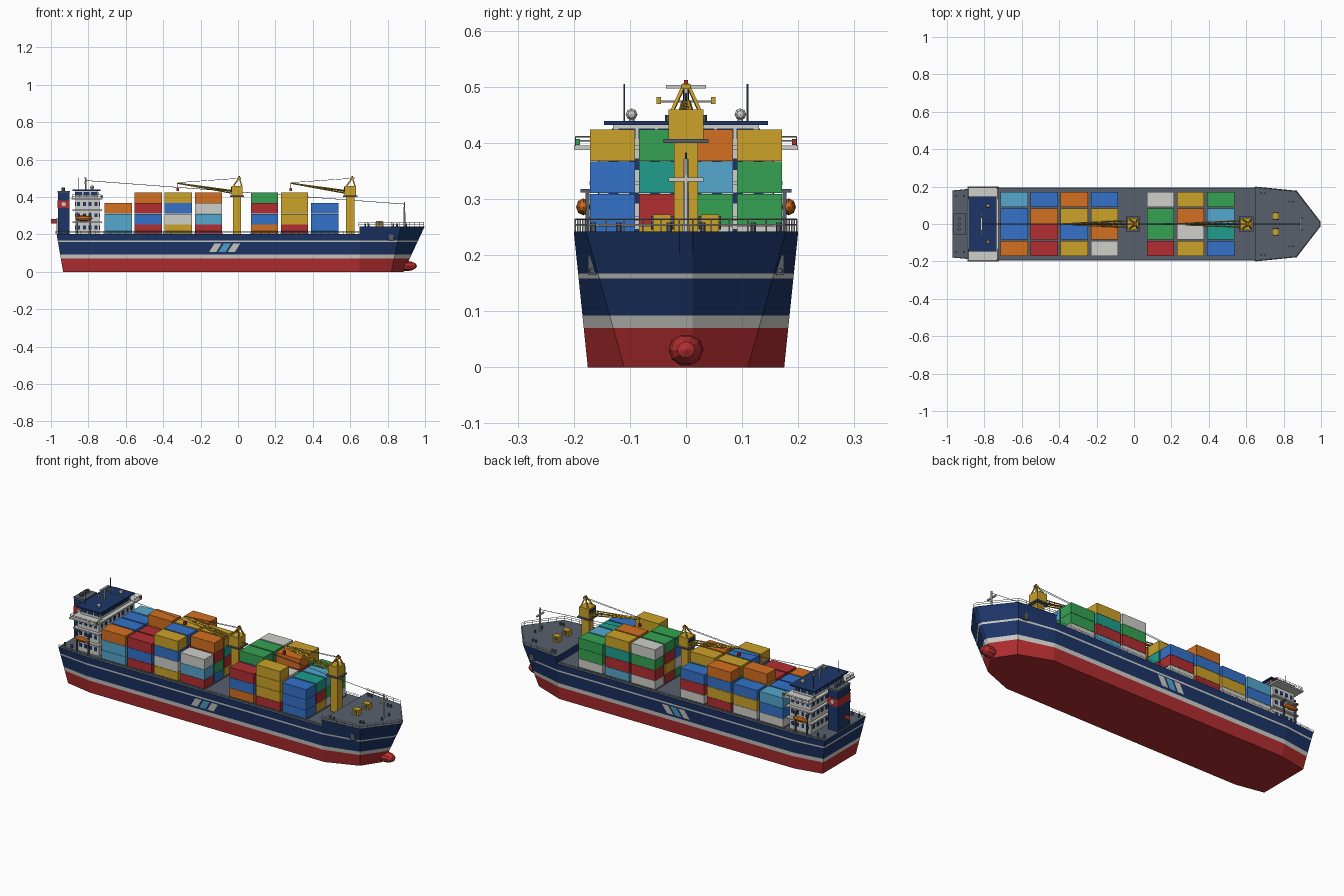
import bpy, bmesh
from math import pi
from mathutils import Vector, Matrix

cube = bpy.data.objects.get("Cube")
if cube:
    bpy.data.objects.remove(cube, do_unlink=True)

COLOURS = {
    "navy": (.012, .036, .14), "red": (.45, .027, .03), "white": (.62, .62, .59),
    "slate": (.095, .118, .15), "orange": (.66, .16, .014), "yellow": (.6, .36, .022),
    "blue": (.034, .17, .59), "sky": (.09, .39, .62), "teal": (.013, .34, .27),
    "green": (.036, .36, .085)}
MATS = {}
for key, rgb in COLOURS.items():
    m = bpy.data.materials.new(key + " paint")
    m.use_nodes = True
    m.diffuse_color = (*rgb, 1)
    m.node_tree.nodes["Principled BSDF"].inputs["Base Color"].default_value = (*rgb, 1)
    MATS[key] = m


class Part:
    """Collects primitives into one named object with one slot per colour."""
    def __init__(self, name):
        self.name, self.bm, self.slots = name, bmesh.new(), []

    def slot(self, colour):
        if colour not in self.slots:
            self.slots.append(colour)
        return self.slots.index(colour)

    def paint(self, verts, colour):
        for f in {f for v in verts for f in v.link_faces}:
            f.material_index = self.slot(colour)

    def box(self, colour, x, y, z):
        mat = Matrix.Translation([(a + b) / 2 for a, b in (x, y, z)]) @ \
            Matrix.Diagonal([b - a for a, b in (x, y, z)] + [1])
        self.paint(bmesh.ops.create_cube(self.bm, size=1, matrix=mat)["verts"], colour)

    def rod(self, colour, p, q, r, sides=5, r2=None):
        p, q = Vector(p), Vector(q)
        mat = Matrix.Translation((p + q) / 2) @ (q - p).to_track_quat('Z', 'Y').to_matrix().to_4x4()
        self.paint(bmesh.ops.create_cone(
            self.bm, cap_ends=True, segments=sides, radius1=r, radius2=r if r2 is None else r2,
            depth=(q - p).length, matrix=mat)["verts"], colour)

    def ball(self, colour, c, size, seg=10, rings=6):
        mat = Matrix.Translation(c) @ Matrix.Diagonal((*size, 1)) @ Matrix.Rotation(pi / 2, 4, 'Y')
        self.paint(bmesh.ops.create_uvsphere(
            self.bm, u_segments=seg, v_segments=rings, radius=1, matrix=mat)["verts"], colour)

    def face(self, colour, points):
        f = self.bm.faces.new([self.bm.verts.new(p) for p in points])
        f.material_index = self.slot(colour)

    def finish(self, recalc=True):
        if recalc:
            bmesh.ops.remove_doubles(self.bm, verts=self.bm.verts, dist=1e-5)
            bmesh.ops.recalc_face_normals(self.bm, faces=self.bm.faces)
        mesh = bpy.data.meshes.new(self.name)
        self.bm.to_mesh(mesh)
        self.bm.free()
        for c in self.slots:
            mesh.materials.append(MATS[c])
        ob = bpy.data.objects.new(self.name, mesh)
        bpy.context.collection.objects.link(ob)


# Hull: stations give (x, half width) at the keel and at the forecastle deck
DECK, TOP = .203, .242
STATIONS = [((-.935, .145), (-.977, .186)), ((-.78, .175), (-.8, .2)), ((.65, .175), (.65, .2)),
            ((.82, .11), (.87, .178)), ((.885, .012), (.998, .012))]


def ring(z, first=0):
    t = z / TOP
    side = [(a[0] + (b[0] - a[0]) * t, a[1] + (b[1] - a[1]) * t) for a, b in STATIONS[first:]]
    return [(x, -y, z) for x, y in side] + [(x, y, z) for x, y in reversed(side)]


def band(part, colour, z0, z1, first=0):
    lo, hi = ring(z0, first), ring(z1, first)
    for i in range(len(lo)):
        j = (i + 1) % len(lo)
        part.face(colour, [lo[i], lo[j], hi[j], hi[i]])


hull = Part("hull")
levels = [0, .07, .092, .158, .167, DECK]
for i, colour in enumerate(["red", "white", "navy", "white", "navy"]):
    band(hull, colour, levels[i], levels[i + 1])
hull.face("red", ring(0)[::-1])
hull.face("slate", ring(DECK))
hull.finish()

castle = Part("forecastle")
band(castle, "navy", DECK, TOP, 2)
castle.face("slate", ring(TOP, 2))
castle.face("slate", ring(DECK, 2)[::-1])
castle.finish()

bulb = Part("bow_bulb")
bulb.ball("red", (.9, 0, .031), (.057, .031, .029))
bulb.finish()

# Slanted side stripes on both flanks
stripes = Part("side_stripes")
for s in (-1, 1):
    for i, colour in enumerate(["white", "sky", "white"]):
        x = -.155 + i * .05
        stripes.face(colour, [(x, s * .188, .105), (x + .038, s * .188, .105),
                              (x + .068, s * .1935, .152), (x + .03, s * .1935, .152)][::-s])
stripes.finish(False)

anchors = Part("anchors")
for s in (-1, 1):
    anchors.box("slate", (.808, .832), sorted((s * .155, s * .175)), (.165, .2))
    anchors.rod("slate", (.8, s * .172, .172), (.842, s * .167, .172), .005)
anchors.finish()


# Railings
def railing(name, pts, height, step, r):
    part = Part(name)
    for p, q in zip(pts, pts[1:]):
        p, q, up = Vector(p), Vector(q), Vector((0, 0, height))
        n = max(1, round((q - p).length / step))
        for h in (.55, 1):
            part.rod("white", p + up * h, q + up * h, r, 4)
        for i in range(n + 1):
            b = p.lerp(q, i / n)
            part.rod("white", b, b + up, r, 4)
    part.finish(False)


def inset(points):
    return [(x - .004, y * .985, z) for x, y, z in points]


railing("bow_railing", inset(ring(TOP, 2)), .022, .045, .0013)
main = inset(ring(DECK))
railing("right_deck_railing", main[0:3], .014, .04, .0009)
railing("left_deck_railing", main[7:10], .014, .04, .0009)

# Container stacks: one string per row from right to left, letters from bottom to top
KEY = {c[0].upper(): c for c in ("orange", "red", "blue", "yellow", "sky", "white", "green", "teal")}
BAYS = [(-.64, "SSO BRB RGB WBS"), (-.48, "RBR YWR RBYO WYB"), (-.32, "YWBY SBRB BRGY RYBO"),
        (-.158, "RSW BGRO YRTY WRB"), (.142, "OBR GWBG RYRG WRGW"), (.302, "RYYY BGW WBRO SRTY"),
        (.463, "BBB YRT WGS WGG")]
cargo = Part("containers")
hatch = Part("hatch_covers")
for x, rows in BAYS:
    hatch.box("slate", (x - .077, x + .077), (-.175, .175), (.195, .206))
    for r, stack in enumerate(rows.split()):
        y = (r - 1.5) * .0875
        for t, letter in enumerate(stack):
            z = .196 + t * .0573
            cargo.box(KEY[letter], (x - .073, x + .073), (y - .04, y + .04), (z, z + .056))
cargo.finish()
hatch.finish()


# Deck cranes
def crane(name, x):
    c = Part(name)
    c.box("yellow", (x - .022, x + .022), (-.021, .021), (.2, .4))
    c.box("slate", (x - .038, x + .038), (-.04, .04), (.4, .407))
    c.box("yellow", (x - .03, x + .03), (-.031, .031), (.407, .46))
    c.box("navy", (x - .033, x - .02), (-.022, .022), (.432, .452))
    for s in (-1, 1):
        for dx in (-.02, .025):
            c.rod("yellow", (x + dx, s * .024, .458), (x + .012, s * .003, .504), .004, 4)
        for z in (.42, .434):
            c.rod("yellow", (x - .025, s * .017, z), (x - .32, s * .005, .474), .0035, 4)
        c.rod("slate", (x + .012, s * .004, .5), (x - .315, s * .004, .477), .0012, 4)
    for i in range(9):
        a, b = Vector((x - .025, .017, .428)), Vector((x - .32, .005, .474))
        p, q = a.lerp(b, i / 9), a.lerp(b, (i + 1) / 9)
        q.y *= -1
        c.rod("yellow", p, q, .002, 4)
    c.box("yellow", (x + .002, x + .022), (-.008, .008), (.496, .505))
    c.box("red", (x + .008, x + .016), (-.004, .004), (.505, .512))
    c.rod("slate", (x - .318, 0, .474), (x - .318, 0, .445), .0012, 4)
    c.box("red", (x - .325, x - .311), (-.007, .007), (.432, .447))
    c.finish(False)


crane("middle_crane", -.005)
crane("forward_crane", .6)

# Accommodation block with decks and windows
block = Part("accommodation")
block.box("white", (-.87, -.74), (-.155, .155), (.2, .39))
for z in (.262, .325):
    block.box("white", (-.885, -.728), (-.172, .172), (z, z + .007))
block.box("white", (-.89, -.725), (-.2, .2), (.387, .395))
block.box("white", (-.87, -.748), (-.13, .13), (.395, .432))
block.box("navy", (-.885, -.735), (-.146, .146), (.432, .439))
block.finish()

windows = Part("windows")
for z in (.227, .292, .352):
    for i in range(4):
        x = -.852 + i * .031
        windows.box("navy", (x - .008, x + .008), (-.157, .157), (z, z + .02))
    for i in range(8):
        y = (i - 3.5) * .037
        windows.box("navy", (-.872, -.738), (y - .009, y + .009), (z, z + .02))
for i in range(7):
    y = (i - 3) * .035
    windows.box("navy", (-.872, -.746), (y - .015, y + .015), (.407, .426))
for x in (-.85, -.81, -.77):
    windows.box("navy", (x - .016, x + .016), (-.132, .132), (.407, .426))
windows.finish(False)

for s, name in ((-1, "right"), (1, "left")):
    railing(name + "_wing_railing", [(-.886, s * .135, .395), (-.886, s * .197, .395),
                                     (-.729, s * .197, .395), (-.729, s * .135, .395)], .016, .04, .0012)
    lamp = Part(name + "_wing_lamp")
    lamp.box("red" if s > 0 else "green", (-.735, -.722), (s * .193 - .004, s * .193 + .004), (.396, .407))
    lamp.finish()
    # Lifeboats hung on davits
    boat = Part(name + "_lifeboat")
    boat.ball("orange", (-.825, s * .183, .286), (.046, .013, .015), 8, 6)
    for x in (-.86, -.79):
        boat.box("slate", (x - .004, x + .004), sorted((s * .155, s * .188)), (.312, .318))
        boat.box("slate", (x - .004, x + .004), sorted((s * .172, s * .179)), (.2, .318))
    boat.finish(False)

# Roof gear: radar mast, domes and whip aerials
gear = Part("roof_gear")
gear.rod("white", (-.815, 0, .439), (-.815, 0, .5), .005, 6)
gear.box("white", (-.82, -.81), (-.036, .036), (.497, .503))
gear.rod("white", (-.815, -.052, .474), (-.815, .052, .474), .002)
for s in (-1, 1):
    gear.box("yellow", (-.82, -.81), (s * .049 - .004, s * .049 + .004), (.469, .482))
    gear.rod("slate", (-.855, s * .11, .439), (-.855, s * .11, .505), .0018)
    gear.rod("white", (-.78, s * .097, .439), (-.78, s * .097, .445), .005, 6)
    gear.ball("white", (-.78, s * .097, .451), (.011, .011, .011), 8, 5)
gear.finish(False)

# Funnel with coloured panel and exhaust pipes
funnel = Part("funnel")
funnel.box("navy", (-.963, -.902), (-.052, .052), (.2, .425))
funnel.box("red", (-.965, -.9), (-.054, .054), (.34, .382))
funnel.box("slate", (-.966, -.899), (-.055, .055), (.425, .433))
for y in (-.028, 0, .028):
    funnel.rod("slate", (-.935, y, .43), (-.935, y, .45), .009, 8)
for s in (-1, 1):
    funnel.rod("white", (-.932, s * .054, .361), (-.932, s * .0565, .361), .013, 5)
funnel.finish(False)

# Stern flag
flag = Part("stern_flag")
flag.rod("white", (-.968, 0, .2), (-.968, 0, .288), .002)
flag.box("red", (-1, -.968), (-.001, .001), (.257, .281))
flag.finish()

# Foremast and forecastle fittings
fore = Part("foremast")
fore.rod("white", (.89, 0, TOP), (.89, 0, .372), .006, 6, .004)
fore.box("white", (.886, .894), (-.031, .031), (.331, .338))
fore.finish()

winch = Part("windlasses")
for s in (-1, 1):
    winch.box("yellow", (.738, .775), (s * .043 - .016, s * .043 + .016), (TOP, .272))
    winch.rod("slate", (.757, s * .062, .258), (.757, s * .022, .258), .012, 8)
    for x, y in ((.68, .165), (.7, .165), (.83, .12), (.85, .12), (.9, .03)):
        winch.rod("slate", (x, s * y, TOP), (x, s * y, .258), .005, 6)
    for x in (-.95, -.91):
        winch.rod("slate", (x, s * .15, DECK), (x, s * .15, .222), .006, 6)
winch.finish(False)

# Signal wire from the radar mast to the foremast
wire = Part("signal_wire")
wire.rod("slate", (-.815, 0, .488), (.89, 0, .362), .0014, 4)
wire.finish()
